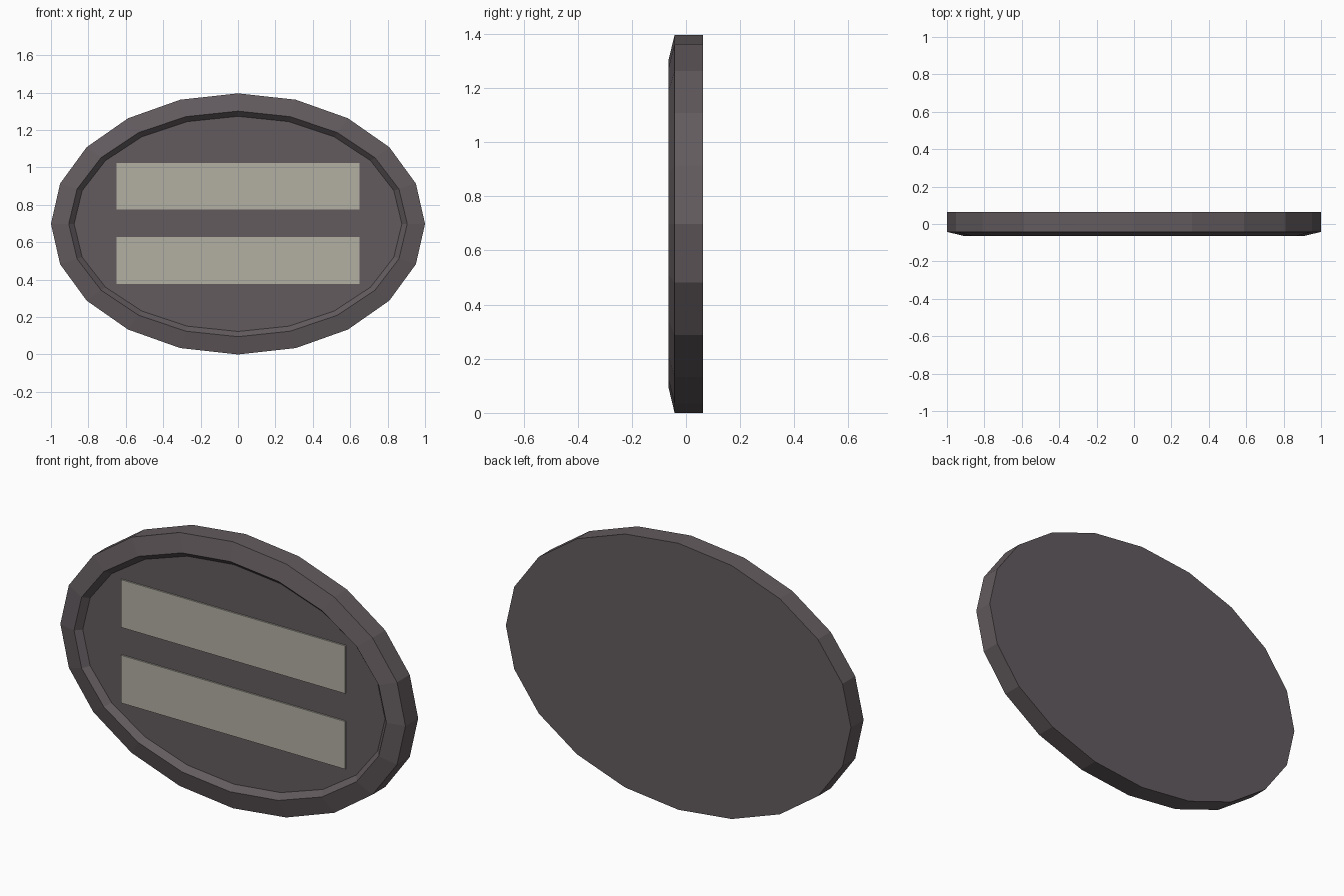
import bpy, bmesh, math

if "Cube" in bpy.data.objects:
    bpy.data.objects.remove(bpy.data.objects["Cube"])

SIDES = 20
CENTRE_Z = 0.698


def material(name, rgb):
    m = bpy.data.materials.new(name)
    m.diffuse_color = (*rgb, 1.0)
    m.use_nodes = True
    m.node_tree.nodes["Principled BSDF"].inputs["Base Color"].default_value = m.diffuse_color
    return m


dark = material("dark warm grey", (0.125, 0.105, 0.114))
pale = material("pale stone", (0.445, 0.429, 0.365))


def finish(name, bm, mat):
    bmesh.ops.recalc_face_normals(bm, faces=bm.faces)
    me = bpy.data.meshes.new(name)
    bm.to_mesh(me)
    bm.free()
    me.materials.append(mat)
    ob = bpy.data.objects.new(name, me)
    bpy.context.collection.objects.link(ob)
    return ob


# Oval plaque: back, side, sloped rim, recess wall, recessed floor
# each ring is (half width, half height, y)
rings = [
    (1.0, 0.698, 0.063),
    (1.0, 0.698, -0.042),
    (0.905, 0.603, -0.065),
    (0.876, 0.575, -0.034),
]
bm = bmesh.new()
loops = []
for rx, rz, y in rings:
    loops.append([
        bm.verts.new((rx * math.cos(2 * math.pi * i / SIDES), y,
                      CENTRE_Z + rz * math.sin(2 * math.pi * i / SIDES)))
        for i in range(SIDES)])
for a, b in zip(loops, loops[1:]):
    for i in range(SIDES):
        j = (i + 1) % SIDES
        bm.faces.new((a[i], a[j], b[j], b[i]))
bm.faces.new(loops[0])
bm.faces.new(loops[-1])
finish("oval_plaque", bm, dark)

# Two pale bars set on the recessed floor
for name, z in (("lower_bar", 0.503), ("upper_bar", 0.899)):
    bm = bmesh.new()
    bmesh.ops.create_cube(bm, size=1.0)
    for v in bm.verts:
        v.co = (v.co.x * 1.3, v.co.y * 0.009 - 0.0375, v.co.z * 0.25 + z)
    finish(name, bm, pale)
